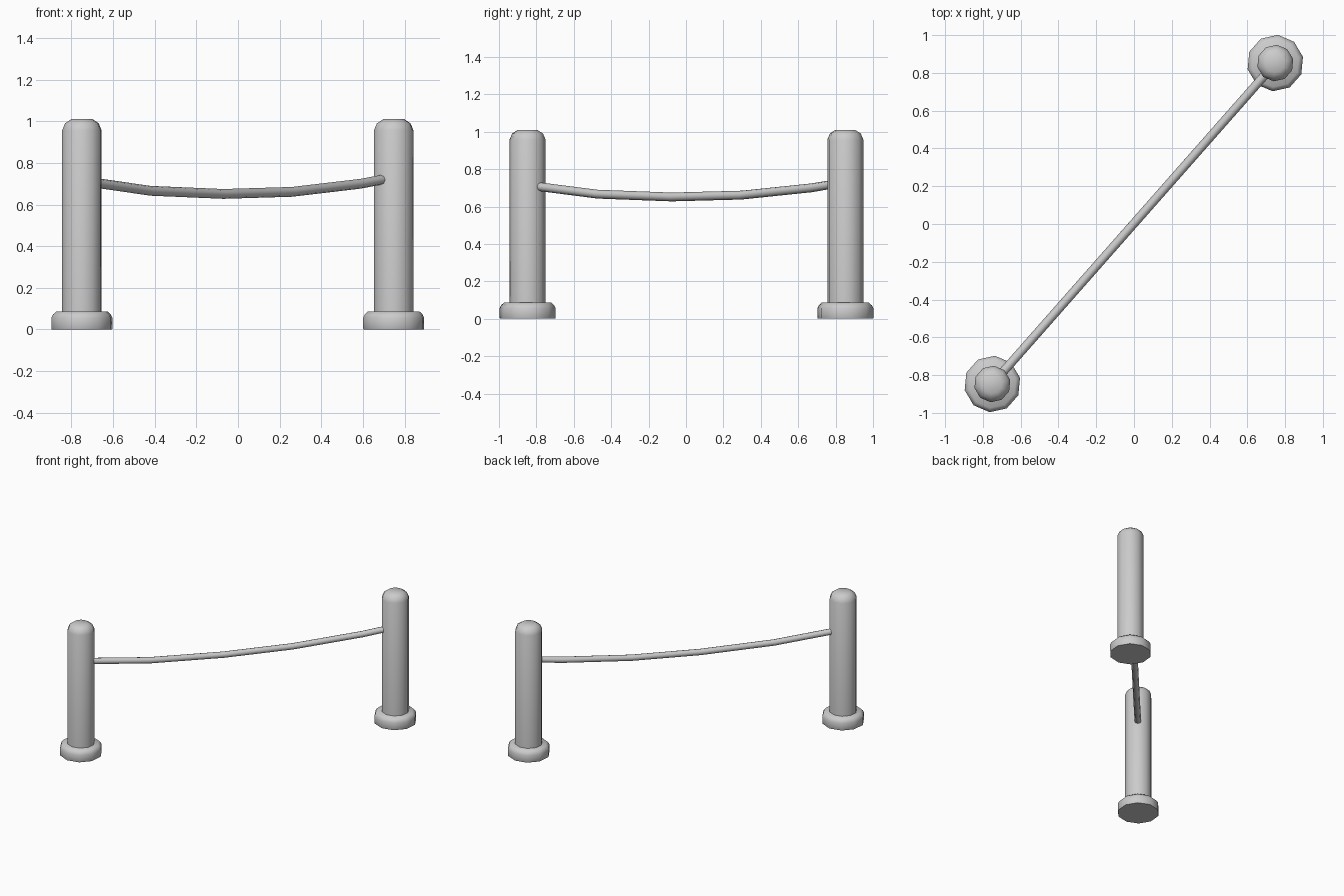
import bpy, bmesh
from math import sin, cos, pi, radians, atan2

if "Cube" in bpy.data.objects:
    bpy.data.objects.remove(bpy.data.objects["Cube"])

POSTS = {"left": (-0.75, -0.847), "right": (0.748, 0.852)}
SIDES = 10
TURN = atan2(1.699, 1.498)  # facets line up with the rope direction


def finish(bm, name, loc, angle):
    bmesh.ops.recalc_face_normals(bm, faces=bm.faces)
    me = bpy.data.meshes.new(name)
    bm.to_mesh(me)
    bm.free()
    ob = bpy.data.objects.new(name, me)
    ob.location = loc
    bpy.context.collection.objects.link(ob)
    bpy.ops.object.select_all(action='DESELECT')
    ob.select_set(True)
    bpy.context.view_layer.objects.active = ob
    bpy.ops.object.shade_smooth_by_angle(angle=radians(angle))
    return ob


def skin(bm, rings):
    # bridge successive vertex rings and cap both ends
    vs = [[bm.verts.new(p) for p in ring] for ring in rings]
    n = len(vs[0])
    for a, b in zip(vs, vs[1:]):
        for i in range(n):
            j = (i + 1) % n
            bm.faces.new((a[i], a[j], b[j], b[i]))
    bm.faces.new(vs[0])
    bm.faces.new(vs[-1])


def lathe(name, profile, loc):
    bm = bmesh.new()
    angles = [TURN + 2 * pi * i / SIDES for i in range(SIDES)]
    skin(bm, [[(r * cos(a), r * sin(a), z) for a in angles] for r, z in profile])
    return finish(bm, name, loc, 62)


# posts with rounded tops, standing in chamfered feet
for side, (x, y) in POSTS.items():
    lathe(side + "_base", [(0.148, 0), (0.15, 0.004), (0.15, 0.056),
                           (0.142, 0.072), (0.127, 0.086)], (x, y, 0))
    lathe(side + "_post", [(0.097, 0.03), (0.097, 0.957),
                           (0.083, 0.99), (0.052, 1.01)], (x, y, 0))

# sagging rope: (x, z) path along the line between the posts
path = [(-0.71, 0.708), (-0.42, 0.666), (-0.07, 0.651),
        (0.26, 0.661), (0.59, 0.700), (0.715, 0.724)]
R, N = 0.0235, 8
rings = []
for x, z in path:
    y = 0.003 + x * 1.134
    ring = []
    for i in range(N):
        a = 2 * pi * i / N
        ring.append((x - R * cos(a) * sin(TURN),
                     y + R * cos(a) * cos(TURN),
                     z + R * sin(a)))
    rings.append(ring)
bm = bmesh.new()
skin(bm, rings)
finish(bm, "rope", (0, 0, 0), 62)
